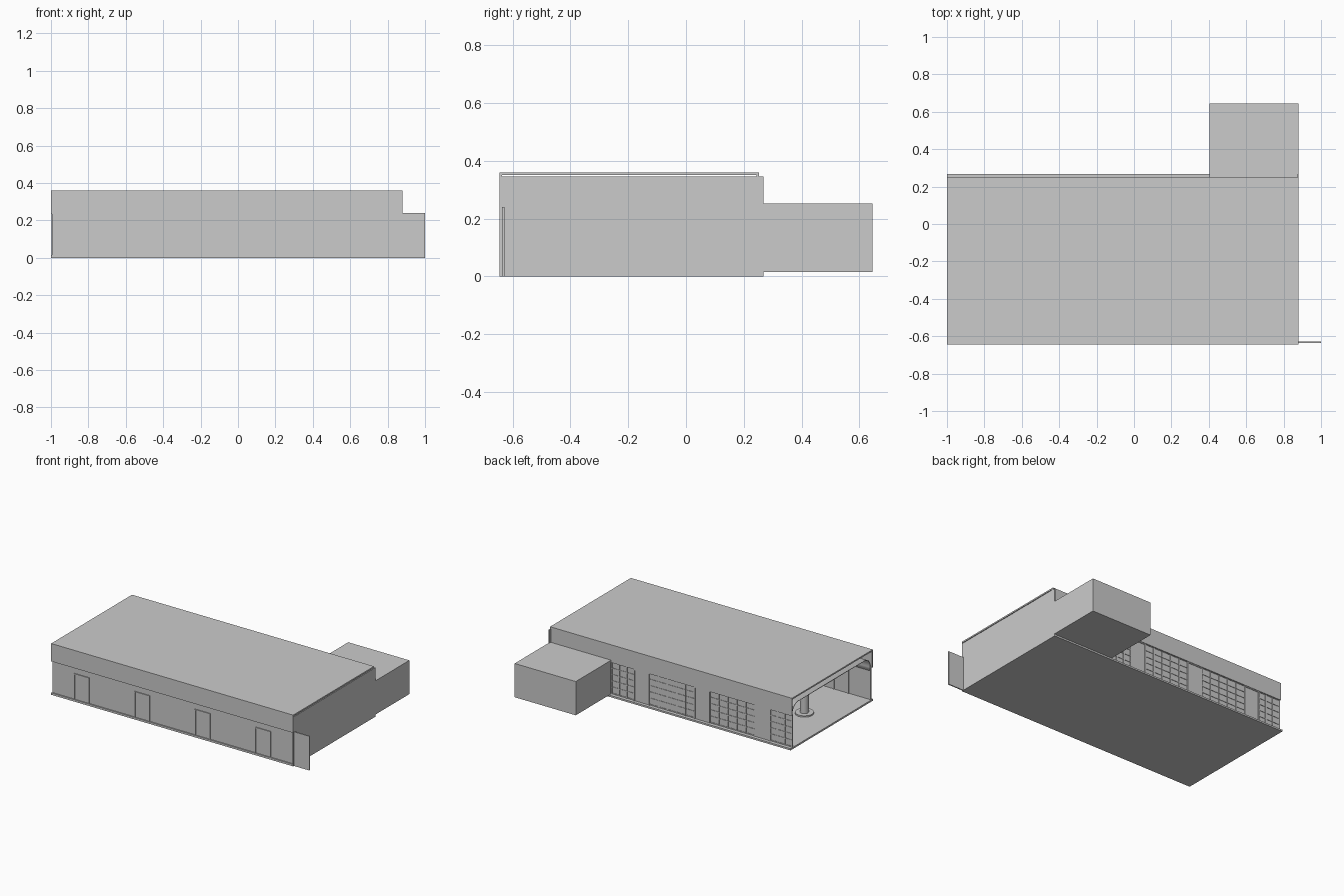
import bpy, math

if "Cube" in bpy.data.objects:
    bpy.data.objects.remove(bpy.data.objects["Cube"])

def box(name, x0, x1, y0, y1, z0, z1):
    v = [(x, y, z) for x in (x0, x1) for y in (y0, y1) for z in (z0, z1)]
    f = [(0, 1, 3, 2), (4, 6, 7, 5), (0, 4, 5, 1), (2, 3, 7, 6), (0, 2, 6, 4), (1, 5, 7, 3)]
    me = bpy.data.meshes.new(name)
    me.from_pydata(v, [], f)
    ob = bpy.data.objects.new(name, me)
    bpy.context.collection.objects.link(ob)
    return ob

def cylinder(name, x, y, r, z0, z1):
    bpy.ops.mesh.primitive_cylinder_add(vertices=32, radius=r, depth=z1 - z0,
                                        location=(x, y, (z0 + z1) / 2))
    bpy.context.object.name = name
    bpy.ops.object.shade_smooth_by_angle()

LEFT, RIGHT, FRONT, BACK = -1.0, 0.88, -0.645, 0.252
BAY = 0.469
CENTRES = [-0.766 + BAY * i for i in range(4)]
DOOR = 0.06  # half width

# floor, walls and annex
box("floor_slab", LEFT, RIGHT, FRONT, 0.268, 0, 0.012)
box("front_wall", LEFT + 0.005, 1.0, -0.637, -0.629, 0, 0.24)
box("front_plinth", LEFT, RIGHT, FRONT, -0.637, 0, 0.014)
box("right_wall", RIGHT - 0.006, RIGHT, FRONT, 0.268, 0, 0.345)
box("annex", 0.405, RIGHT, BACK, 0.645, 0.015, 0.252)

# roof plate and fascias
box("roof_plate", LEFT, RIGHT, FRONT, BACK, 0.35, 0.36)
box("front_fascia", LEFT, RIGHT, FRONT, FRONT + 0.008, 0.235, 0.35)
box("back_fascia", LEFT, RIGHT, BACK - 0.008, BACK, 0.235, 0.35)

# ceiling shell with rounded shoulders
R, top = 0.065, 0.305
ya, yb = -0.627, 0.232
prof = [(ya, 0.215)]
for i in range(9):
    a = math.pi - i * math.pi / 16
    prof.append((ya + R + R * math.cos(a), top - R + R * math.sin(a)))
for i in range(9):
    a = math.pi / 2 - i * math.pi / 16
    prof.append((yb - R + R * math.cos(a), top - R + R * math.sin(a)))
n = len(prof)
me = bpy.data.meshes.new("ceiling_shell")
me.from_pydata([(x, y, z) for x in (LEFT + 0.01, RIGHT - 0.006) for y, z in prof], [],
               [(i, i + 1, n + i + 1, n + i) for i in range(n - 1)])
ceiling = bpy.data.objects.new("ceiling_shell", me)
bpy.context.collection.objects.link(ceiling)
solid = ceiling.modifiers.new("thickness", 'SOLIDIFY')
solid.thickness = 0.006
bpy.context.view_layer.objects.active = ceiling
ceiling.select_set(True)
bpy.ops.object.shade_smooth_by_angle()

# doors on the front wall
def door(name, x, y0, y1, h):
    t = 0.007
    m = (y0 + y1) / 2
    d = (y1 - y0) / 4
    box(name + "_leaf", x - DOOR + t, x + DOOR - t, m - d, m + d, 0.012, h - t)
    box(name + "_jamb_left", x - DOOR, x - DOOR + t, y0, y1, 0.012, h)
    box(name + "_jamb_right", x + DOOR - t, x + DOOR, y0, y1, 0.012, h)
    box(name + "_head", x - DOOR + t, x + DOOR - t, y0, y1, h - t, h)

for x in CENTRES:
    door("front_door", x, -0.643, -0.623, 0.195)

# glazed back wall: panes, doors, mullions and transoms
box("back_glass", LEFT + 0.005, RIGHT - 0.006, 0.238, 0.242, 0.012, 0.24)
ROWS, COLS = 5, 5
for x in CENTRES[:3]:
    door("back_door", x, 0.233, 0.249, 0.235)
spans = [(LEFT + 0.005, CENTRES[0] - DOOR, 3)]
spans += [(CENTRES[i] + DOOR, CENTRES[i + 1] - DOOR, COLS) for i in range(2)]
spans += [(CENTRES[2] + DOOR, 0.405, 3)]
for a, b, cols in spans:
    for c in range(cols + 1):
        x = a + (b - a) * c / cols
        box("back_mullion", x - 0.003, x + 0.003, 0.236, 0.246, 0.012, 0.24)
    for r in range(ROWS + 1):
        z = 0.016 + 0.22 * r / ROWS
        box("back_transom", a, b, 0.236, 0.245, z - 0.003, z + 0.003)

# interior columns with round feet and capitals
for x in CENTRES:
    cylinder("column_shaft", x, -0.22, 0.028, 0.012, top)
    cylinder("column_foot", x, -0.22, 0.06, -0.0, 0.022)
    cylinder("column_capital", x, -0.22, 0.045, 0.285, top)
